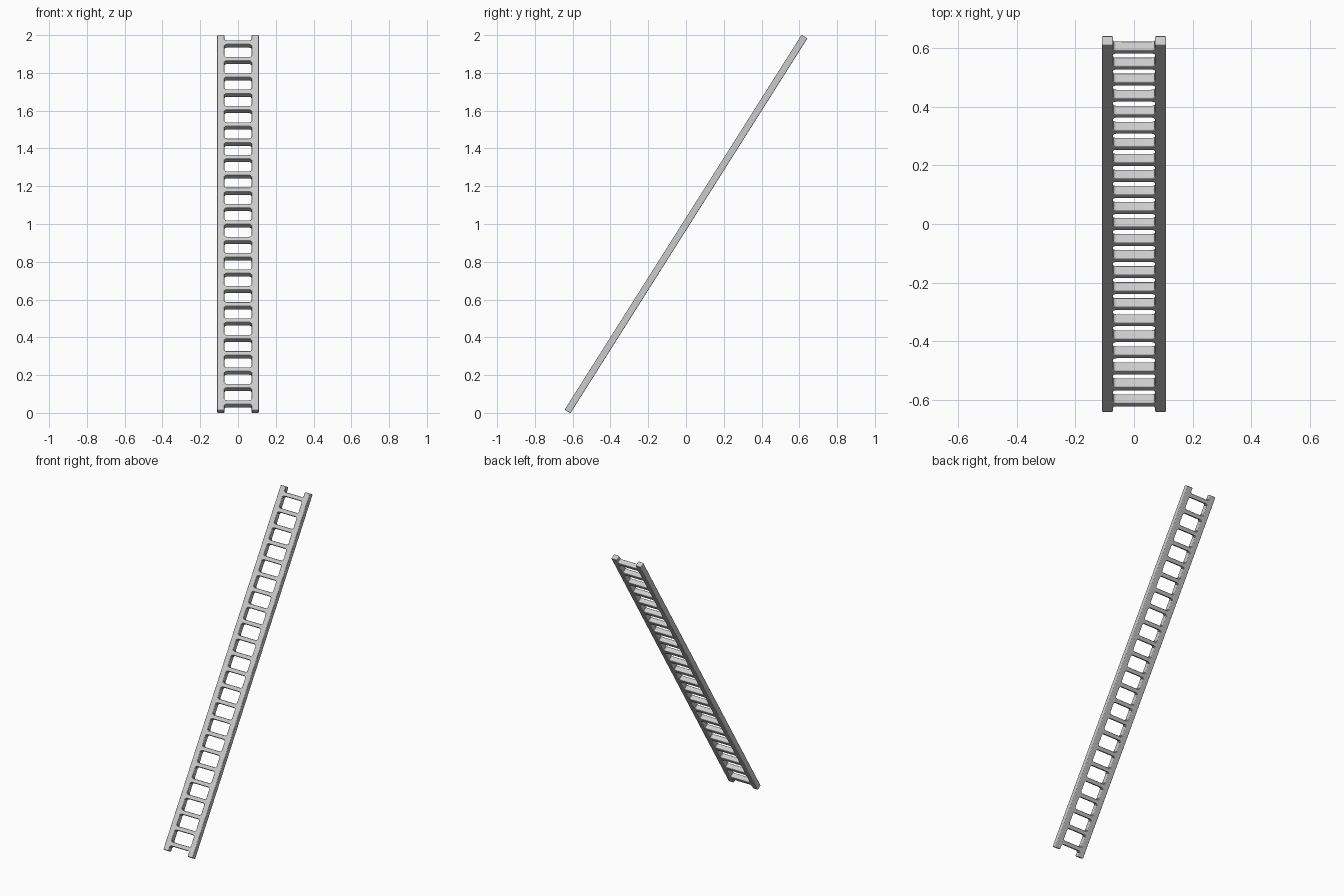
import bpy, bmesh, math

if "Cube" in bpy.data.objects:
    bpy.data.objects.remove(bpy.data.objects["Cube"])

TILT = math.radians(-32.3)      # lean towards +y
LENGTH = 2.348                  # rail length along the slope
DEPTH = 0.036                   # rail thickness
OUTER, INNER = 0.11, 0.071      # rail outer and inner x
RUNGS, PITCH = 23, 0.1024
HALF_H, FILLET = 0.013, 0.011   # rung half height, corner radius at the rails


def finish(name, bm, bevel, segments):
    bmesh.ops.recalc_face_normals(bm, faces=bm.faces)
    mesh = bpy.data.meshes.new(name)
    bm.to_mesh(mesh)
    bm.free()
    obj = bpy.data.objects.new(name, mesh)
    bpy.context.collection.objects.link(obj)
    obj.rotation_euler.x = TILT
    obj.location.z = 1.0
    for poly in mesh.polygons:
        poly.use_smooth = True
    mod = obj.modifiers.new("rounded_edges", 'BEVEL')
    mod.width = bevel
    mod.segments = segments
    mod.limit_method = 'ANGLE'
    mod.angle_limit = math.radians(50)
    mod.use_clamp_overlap = False
    mod.harden_normals = True
    return obj


# Side rails
for name, side in (("left_rail", -1), ("right_rail", 1)):
    bm = bmesh.new()
    bmesh.ops.create_cube(bm, size=1)
    for v in bm.verts:
        v.co.x = v.co.x * (OUTER - INNER) + side * (OUTER + INNER) / 2
        v.co.y *= DEPTH
        v.co.z *= LENGTH
    finish(name, bm, 0.005, 3)

# Rungs: one profile flaring into the rails, extruded through the depth
quarter = []
for i in range(7):
    t = math.pi / 2 * i / 6
    quarter.append((INNER - FILLET + FILLET * math.sin(t),
                    HALF_H + FILLET - FILLET * math.cos(t)))
quarter.append((0.085, HALF_H + FILLET))
outline = (quarter
           + [(x, -z) for x, z in reversed(quarter)]
           + [(-x, -z) for x, z in quarter]
           + [(-x, z) for x, z in reversed(quarter)])

bm = bmesh.new()
half = DEPTH / 2 - 0.0004
z0 = -PITCH * (RUNGS - 1) / 2
face = bm.faces.new([bm.verts.new((x, -half, z + z0)) for x, z in outline])
ext = bmesh.ops.extrude_face_region(bm, geom=[face])
for v in ext["geom"]:
    if isinstance(v, bmesh.types.BMVert):
        v.co.y = half
rungs = finish("rungs", bm, 0.004, 3)

# Repeat the rung up the ladder
arr = rungs.modifiers.new("repeat", 'ARRAY')
arr.count = RUNGS
arr.use_relative_offset = False
arr.use_constant_offset = True
arr.constant_offset_displace = (0, 0, PITCH)
